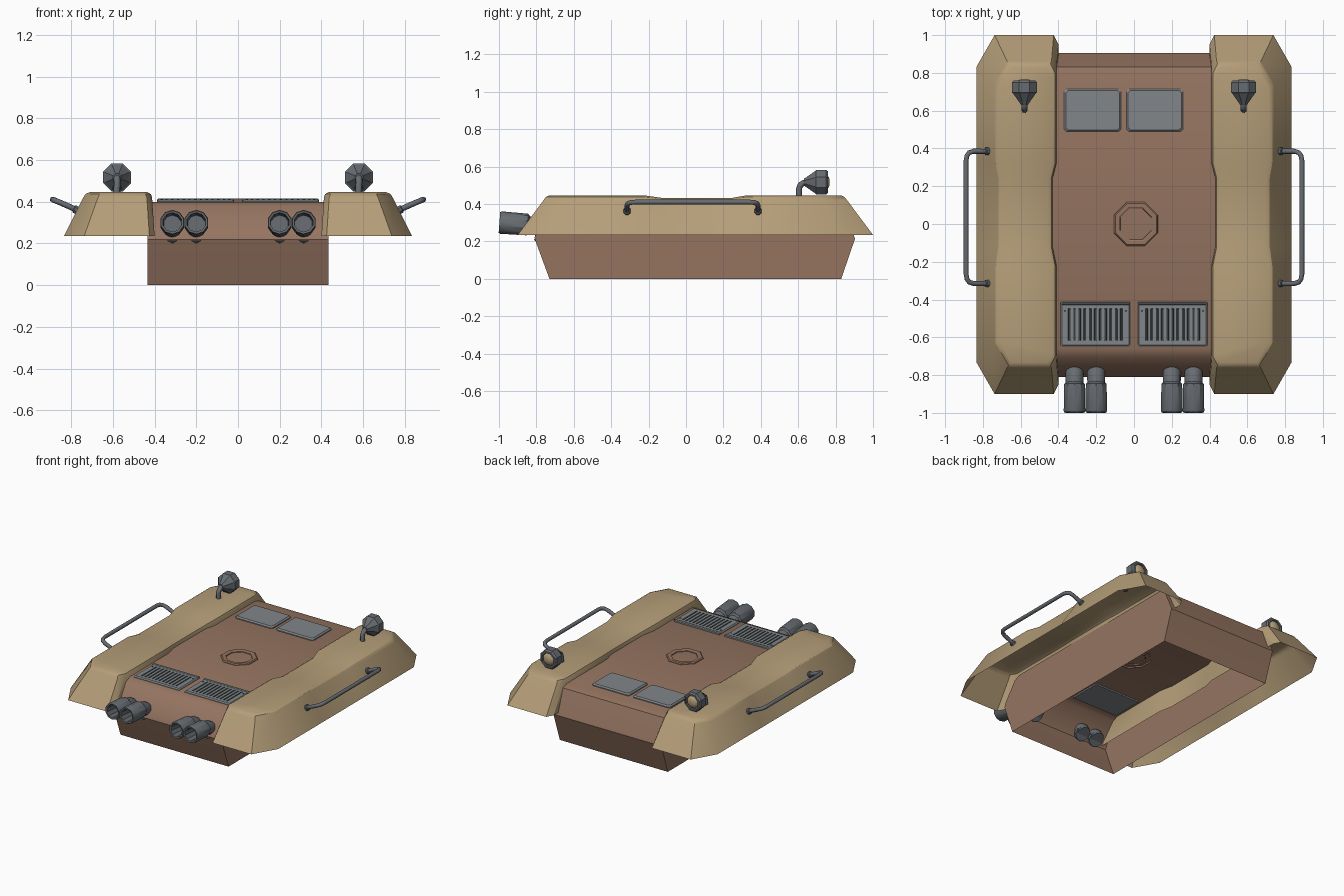
import bpy, bmesh, math
from mathutils import Vector, Matrix

if "Cube" in bpy.data.objects:
    bpy.data.objects.remove(bpy.data.objects["Cube"])


def mat(name, c):
    m = bpy.data.materials.new(name)
    m.diffuse_color = (*c, 1)
    m.use_nodes = True
    m.node_tree.nodes["Principled BSDF"].inputs["Base Color"].default_value = m.diffuse_color
    return m


BROWN = mat("hull brown", (0.30, 0.175, 0.118))
TAN = mat("fender tan", (0.46, 0.34, 0.19))
METAL = mat("gunmetal grey", (0.135, 0.15, 0.165))
PLATE = mat("plate grey", (0.22, 0.24, 0.25))
DARK = mat("slot dark", (0.04, 0.048, 0.048))


def make(name, verts, faces, *mats, smooth=None, fix=True):
    me = bpy.data.meshes.new(name)
    me.from_pydata([tuple(v) for v in verts], [], faces)
    for m in mats:
        me.materials.append(m)
    if fix:
        bm = bmesh.new()
        bm.from_mesh(me)
        bmesh.ops.recalc_face_normals(bm, faces=bm.faces)
        bm.to_mesh(me)
        bm.free()
    ob = bpy.data.objects.new(name, me)
    bpy.context.collection.objects.link(ob)
    if smooth:
        bpy.ops.object.select_all(action='DESELECT')
        ob.select_set(True)
        bpy.context.view_layer.objects.active = ob
        bpy.ops.object.shade_smooth_by_angle(angle=math.radians(smooth))
    return ob


def bridge(a, b, n):
    """Quads between two closed rings of n points starting at indices a and b."""
    return [(a + i, a + (i + 1) % n, b + (i + 1) % n, b + i) for i in range(n)]


def loft(name, rings, *mats, start=True, end=True, smooth=None):
    n = len(rings[0])
    faces = []
    for k in range(len(rings) - 1):
        faces += bridge(k * n, (k + 1) * n, n)
    if start:
        faces.append(tuple(range(n)))
    if end:
        faces.append(tuple(range((len(rings) - 1) * n, len(rings) * n)))
    return make(name, [v for r in rings for v in r], faces, *mats, smooth=smooth)


def turned(name, origin, axis, prof, sides, *mats, start=True, smooth=None):
    """Revolve (distance, radius) pairs along an axis."""
    q = Vector(axis).normalized().to_track_quat('Z', 'Y')
    rings = []
    for d, r in prof:
        rings.append([Vector(origin) + q @ Vector((
            r * math.cos((i + .5) * math.tau / sides),
            r * math.sin((i + .5) * math.tau / sides), d)) for i in range(sides)])
    return loft(name, rings, *mats, start=start, smooth=smooth)


def tube(name, pts, r, sides, m):
    pts = [Vector(p) for p in pts]
    rings = []
    for i, p in enumerate(pts):
        t = (pts[min(i + 1, len(pts) - 1)] - pts[max(i - 1, 0)]).normalized()
        a = t.cross(Vector((0.5, 0.1, -1))).normalized()
        b = t.cross(a)
        rings.append([p + r * (a * math.cos(k * math.tau / sides) + b * math.sin(k * math.tau / sides))
                      for k in range(sides)])
    return loft(name, rings, m, smooth=50)


def slab(name, x0, x1, y0, y1, z0, z1, m, c=0.012):
    """Flat plate with clipped corners and a chamfered top edge."""
    def ring(i, z):
        a, b, d, e = x0 + i, x1 - i, y0 + i, y1 - i
        pts = [(a + c, d), (b - c, d), (b, d + c), (b, e - c), (b - c, e), (a + c, e), (a, e - c), (a, d + c)]
        return [(x, y, z) for x, y in pts]
    h = (z1 - z0) * 0.35
    return loft(name, [ring(0, z0), ring(0, z1 - h), ring(h, z1)], m)


# Hull: side profile swept across x, open underneath
prof = [(-.73, 0), (-.80, .19), (-.81, .22), (-.80, .25), (-.705, .38), (-.66, .40),
        (.78, .40), (.83, .385), (.895, .24), (.904, .215), (.895, .19), (.83, 0)]
n = len(prof)
verts = [(s * .435, y, z) for s in (-1, 1) for y, z in prof]
faces = [(i, i + 1, n + i + 1, n + i) for i in range(n - 1)]
faces += [tuple(range(n)), tuple(range(n, 2 * n))]
make("hull", verts, faces, BROWN, smooth=32)

# Hatch ring on the deck
oct_ring = lambda r, z: [(.01 + r * math.cos((i + .5) * math.tau / 8),
                          r * math.sin((i + .5) * math.tau / 8), z) for i in range(8)]
loft("hatch_ring", [oct_ring(.088, .39), oct_ring(.09, .406), oct_ring(.097, .41), oct_ring(.118, .41),
                    oct_ring(.125, .404), oct_ring(.127, .39)], BROWN, start=False, end=False)

# Deck plates at the rear
slab("deck_plate_left", -.37, -.068, .49, .715, .39, .415, PLATE)
slab("deck_plate_right", -.04, .26, .49, .715, .39, .415, PLATE)


# Fender: stacked plan outlines, narrowed and lowered at the waist, open underneath
def fender_ring(s, inner, outer, front, back, cut, z, waist, dip):
    pts = [(inner + .025, front, 0), (outer - cut, front, 0), (outer, front + cut * 1.75, 0),
           (outer, -.22, 0), (outer - waist, -.12, dip), (outer - waist, .24, dip), (outer, .32, 0),
           (outer, back - cut * 1.75, 0), (outer - cut, back, 0), (inner + .025, back, 0),
           (inner, back - .05, 0), (inner, .32, 0), (inner + .02, .24, dip),
           (inner + .02, -.12, dip), (inner, -.22, 0), (inner, front + .05, 0)]
    return [(s * x, y, z - d) for x, y, d in pts]


def fender_top(s, name):
    rings = [fender_ring(s, .40, .835, -.90, 1.0, .097, .235, 0, 0),
             fender_ring(s, .412, .742, -.762, .862, .07, .42, .012, .012),
             fender_ring(s, .418, .732, -.75, .848, .068, .437, .014, .014),
             fender_ring(s, .435, .712, -.733, .83, .062, .446, .016, .014)]
    ob = loft(name, rings, TAN, start=False, end=False, smooth=28)
    # top skin as strips across, so the waist dip stays clean
    bm = bmesh.new()
    bm.from_mesh(ob.data)
    bm.verts.ensure_lookup_table()
    t = bm.verts[48:64]
    for f in [(0, 1, 2, 15), (15, 2, 3, 14), (14, 3, 4, 13), (13, 4, 5, 12),
              (12, 5, 6, 11), (11, 6, 7, 10), (10, 7, 8, 9)]:
        bm.faces.new([t[i] for i in f]).smooth = True
    bmesh.ops.recalc_face_normals(bm, faces=bm.faces)
    bm.to_mesh(ob.data)
    bm.free()


for s, side in ((-1, "left"), (1, "right")):
    fender_top(s, "fender_" + side)

    # Side grab rail with end collars
    half = [(.765, .385, .358), (.80, .385, .373), (.85, .385, .395), (.872, .378, .404),
            (.884, .362, .409), (.889, .335, .411)]
    path = half + [(x, .07 - y, z) for x, y, z in reversed(half)]
    tube("grab_rail_" + side, [(s * x, y, z) for x, y, z in path], .0135, 8, METAL)
    for y in (.385, -.315):
        turned("rail_collar_" + side, (s * .768, y, .358), (s * .9, 0, .42),
               [(0, .021), (.018, .021), (.022, .016)], 8, METAL)

    # Lamp: bent stem, conical head, recessed lens
    tube("lamp_stem_" + side, [(s * .58, .605, .43), (s * .58, .605, .485), (s * .58, .613, .503),
                               (s * .58, .63, .513), (s * .58, .655, .517)], .017, 8, METAL)
    turned("lamp_head_" + side, (s * .58, .63, .517), (0, 1, 0),
           [(0, .02), (.015, .03), (.06, .064), (.066, .072), (.118, .072), (.13, .062),
            (.13, .05), (.118, .046)], 8, METAL)
    turned("lamp_lens_" + side, (s * .58, .746, .517), (0, 1, 0),
           [(0, .048), (.008, .045), (.019, .026), (.022, .008)], 8, TAN, smooth=40)

    # Twin exhausts: elbow, pipe and hollow muffler end
    for k, x in enumerate((.20, .315)):
        p = (s * x, -.80, .287)
        tube("exhaust_elbow_%s_%d" % (side, k), [(s * x, -.755, .235), (s * x, -.77, .262),
             (s * x, -.80, .282), (s * x, -.86, .29)], .048, 10, METAL)
        turned("exhaust_collar_%s_%d" % (side, k), (s * x, -.762, .236), (0, -.6, .5),
               [(0, .054), (.022, .054)], 10, METAL)
        turned("exhaust_muffler_%s_%d" % (side, k), p, (0, -1, .075),
               [(.035, .042), (.048, .058), (.19, .060), (.198, .056), (.196, .046), (.08, .043)],
               10, METAL, smooth=35)

    # Engine grille: plate, raised rim bars and dark slots
    x0, x1 = sorted((s * .02, s * .388))
    slab("grille_" + side, x0, x1, -.648, -.415, .39, .411, PLATE, .004)
    slab("grille_lip_" + side, x0, x1, -.43, -.413, .40, .416, PLATE, .002)
    cx = s * .205
    for i in range(11):
        x = cx + (i - 5) * .0275
        slab("grille_slot_%s_%d" % (side, i), x - .0065, x + .0065, -.617, -.448, .409, .4125, DARK, .001)
    for bx in (x0 + .022, x1 - .022):
        turned("grille_bolt_" + side, (bx, -.46, .409), (0, 0, 1), [(0, .006), (.004, .006)], 6, DARK)
